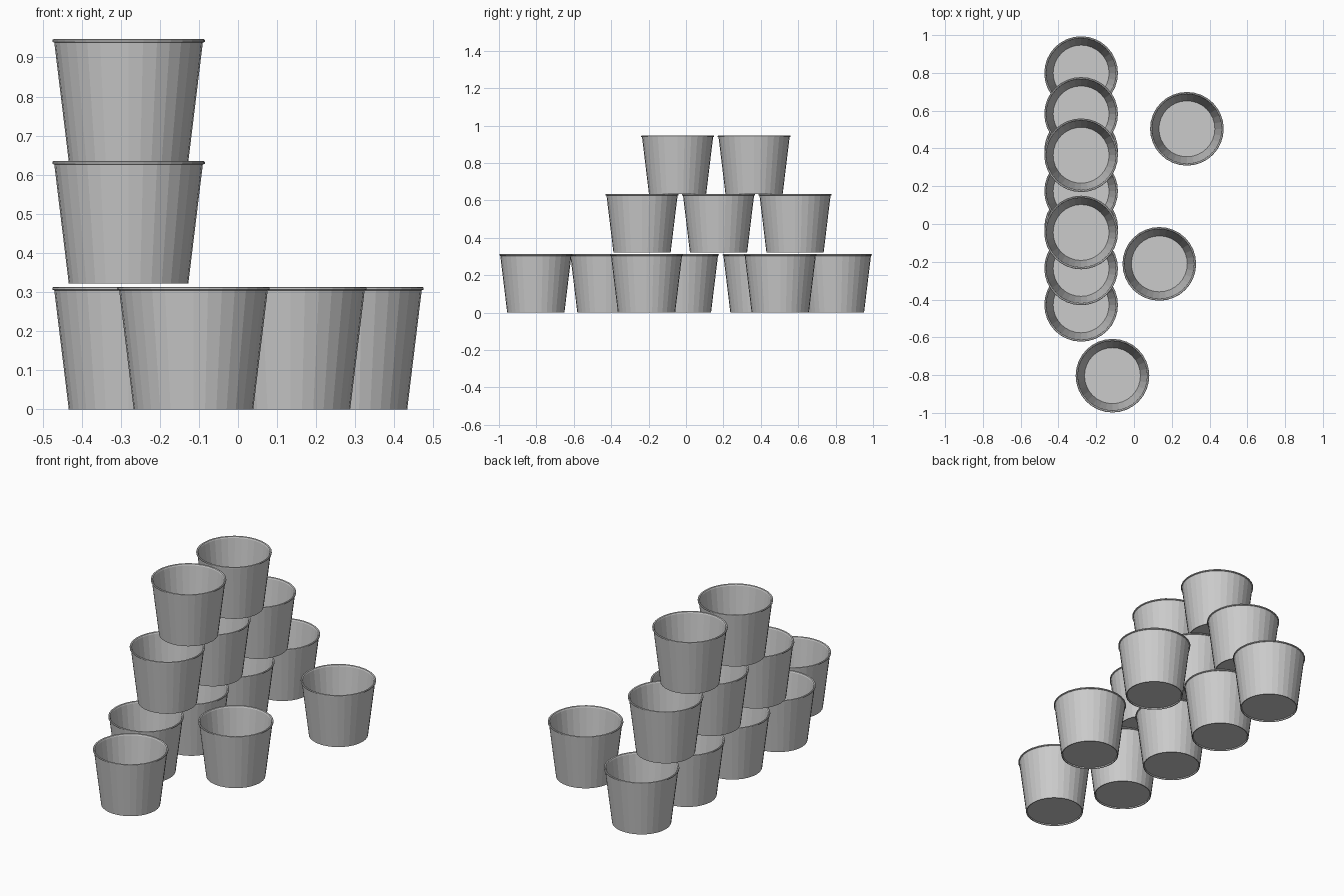
import bpy, bmesh
from math import cos, sin, tau

if "Cube" in bpy.data.objects:
    bpy.data.objects.remove(bpy.data.objects["Cube"])

SIDES = 32

# Half profile (radius, z): recessed underside, foot, outer wall, rolled lip, inner wall, floor
PROFILE = [(0.146, 0.006), (0.148, 0.0), (0.153, 0.0), (0.190, 0.304),
           (0.195, 0.306), (0.195, 0.311), (0.192, 0.313), (0.186, 0.311),
           (0.183, 0.304), (0.148, 0.012)]


def cup_mesh():
    bm = bmesh.new()
    rings = [[bm.verts.new((r * cos(tau * i / SIDES), r * sin(tau * i / SIDES), z))
              for i in range(SIDES)] for r, z in PROFILE]
    for a, b in zip(rings, rings[1:]):
        for i in range(SIDES):
            j = (i + 1) % SIDES
            bm.faces.new((a[i], a[j], b[j], b[i]))
    bm.faces.new(rings[0][::-1])   # underside
    bm.faces.new(rings[-1])        # inner floor
    bmesh.ops.recalc_face_normals(bm, faces=bm.faces)
    mesh = bpy.data.meshes.new("cup")
    bm.to_mesh(mesh)
    bm.free()
    return mesh


MESH = cup_mesh()


def add_cup(name, x, y, z):
    ob = bpy.data.objects.new(name, MESH)
    ob.location = (x, y, z)
    bpy.context.collection.objects.link(ob)


# Stacked wall of cups: (count, first y, base z) for each layer
for layer, (count, y0, z) in enumerate([(4, -0.428, 0), (3, -0.235, 0.322), (2, -0.045, 0.634)]):
    for i in range(count):
        add_cup(f"stack_cup_{layer + 1}_{i + 1}", -0.28, y0 + i * 0.409, z)

# Loose cups on the ground
for i, (x, y) in enumerate([(-0.114, -0.803), (0.134, -0.211), (0.28, 0.504)]):
    add_cup(f"loose_cup_{i + 1}", x, y, 0)
